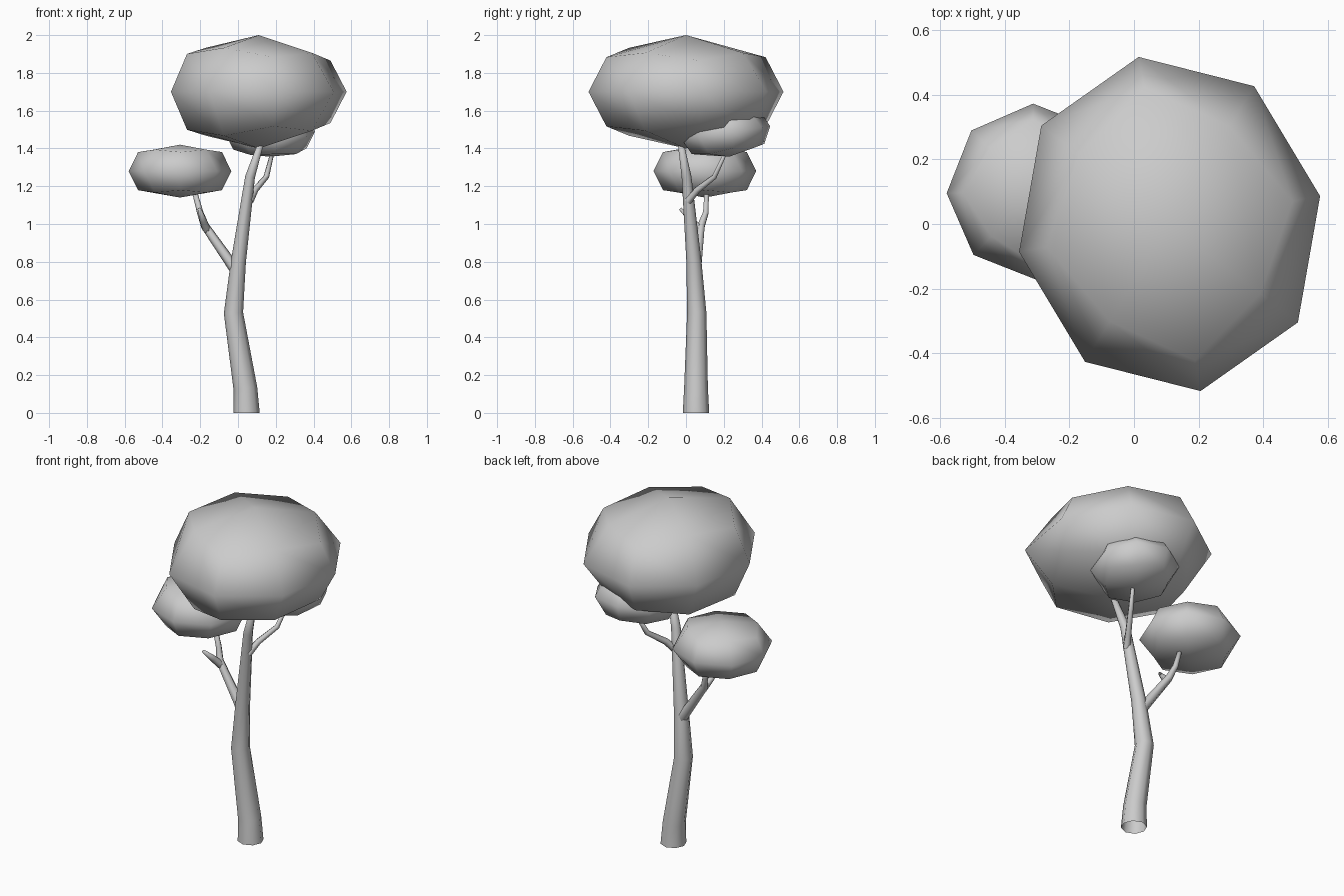
import bpy, bmesh
from math import pi, cos, sin, copysign, radians
from mathutils import Vector, Matrix

if "Cube" in bpy.data.objects:
    bpy.data.objects.remove(bpy.data.objects["Cube"])


def finish(bm, name):
    bmesh.ops.recalc_face_normals(bm, faces=bm.faces)
    for f in bm.faces:
        f.smooth = True
    me = bpy.data.meshes.new(name)
    bm.to_mesh(me)
    bm.free()
    ob = bpy.data.objects.new(name, me)
    bpy.context.collection.objects.link(ob)
    return ob


def limb(name, path, sides=8):
    """Tapered tube through (x, y, z, radius) points, open at the start, capped at the tip."""
    bm = bmesh.new()
    pts = [Vector(p[:3]) for p in path]
    rings = []
    for i, p in enumerate(pts):
        tangent = pts[min(i + 1, len(pts) - 1)] - pts[max(i - 1, 0)]
        if i == 0 and p.z == 0:
            tangent = Vector((0, 0, 1))
        q = Vector((0, 0, 1)).rotation_difference(tangent.normalized())
        r = path[i][3]
        rings.append([bm.verts.new(p + q @ Vector((r * cos(2 * pi * k / sides),
                                                   r * sin(2 * pi * k / sides), 0)))
                      for k in range(sides)])
    for a, b in zip(rings, rings[1:]):
        for k in range(sides):
            n = (k + 1) % sides
            bm.faces.new((a[k], a[n], b[n], b[k]))
    bm.faces.new(rings[-1])
    return finish(bm, name)


def clump(name, centre, size, turn=0, tilt=0, power=1.0, lean=0.0):
    """Cube sphere squashed into a leaf clump; power flattens the top and bottom."""
    bm = bmesh.new()
    bmesh.ops.create_cube(bm, size=2)
    bmesh.ops.subdivide_edges(bm, edges=bm.edges[:], cuts=1, use_grid_fill=True)
    quarter = Matrix.Rotation(pi / 4, 3, 'Z')
    place = Matrix.Rotation(radians(tilt), 3, 'X') @ Matrix.Rotation(radians(turn), 3, 'Z')
    for v in bm.verts:
        p = quarter @ v.co.normalized()
        p.z = copysign(abs(p.z) ** power, p.z) * (1 - lean * p.x)
        p = Vector((p.x * size[0], p.y * size[1], p.z * size[2]))
        v.co = place @ p + Vector(centre)
    return finish(bm, name)


# Trunk
limb("trunk", [(.045, .053, 0, .07), (.039, .053, .13, .063), (-.024, .057, .53, .051),
               (.002, .042, .80, .040), (.064, .003, 1.25, .026), (.125, -.03, 1.44, .015)])

# Branches
limb("left_branch", [(.0, .05, .74, .032), (-.05, .06, .81, .028), (-.175, .08, .99, .022),
                     (-.20, .105, 1.06, .017), (-.235, .11, 1.19, .013)], 6)
limb("left_twig", [(-.165, .075, .97, .022), (-.185, .03, 1.02, .018), (-.205, -.03, 1.08, .009)], 6)
limb("right_branch", [(.06, .01, 1.12, .022), (.09, .06, 1.18, .018),
                      (.15, .15, 1.25, .015), (.185, .215, 1.39, .010)], 6)

# Leaf clumps
clump("main_crown", (.11, .0, 1.70), (.473, .525, .30), turn=10.5, power=.9, lean=.12)
clump("left_leaves", (-.307, .10, 1.28), (.272, .272, .14), turn=1, power=.6)
clump("right_leaves", (.17, .21, 1.485), (.24, .24, .13), turn=8, tilt=8, power=.7)
